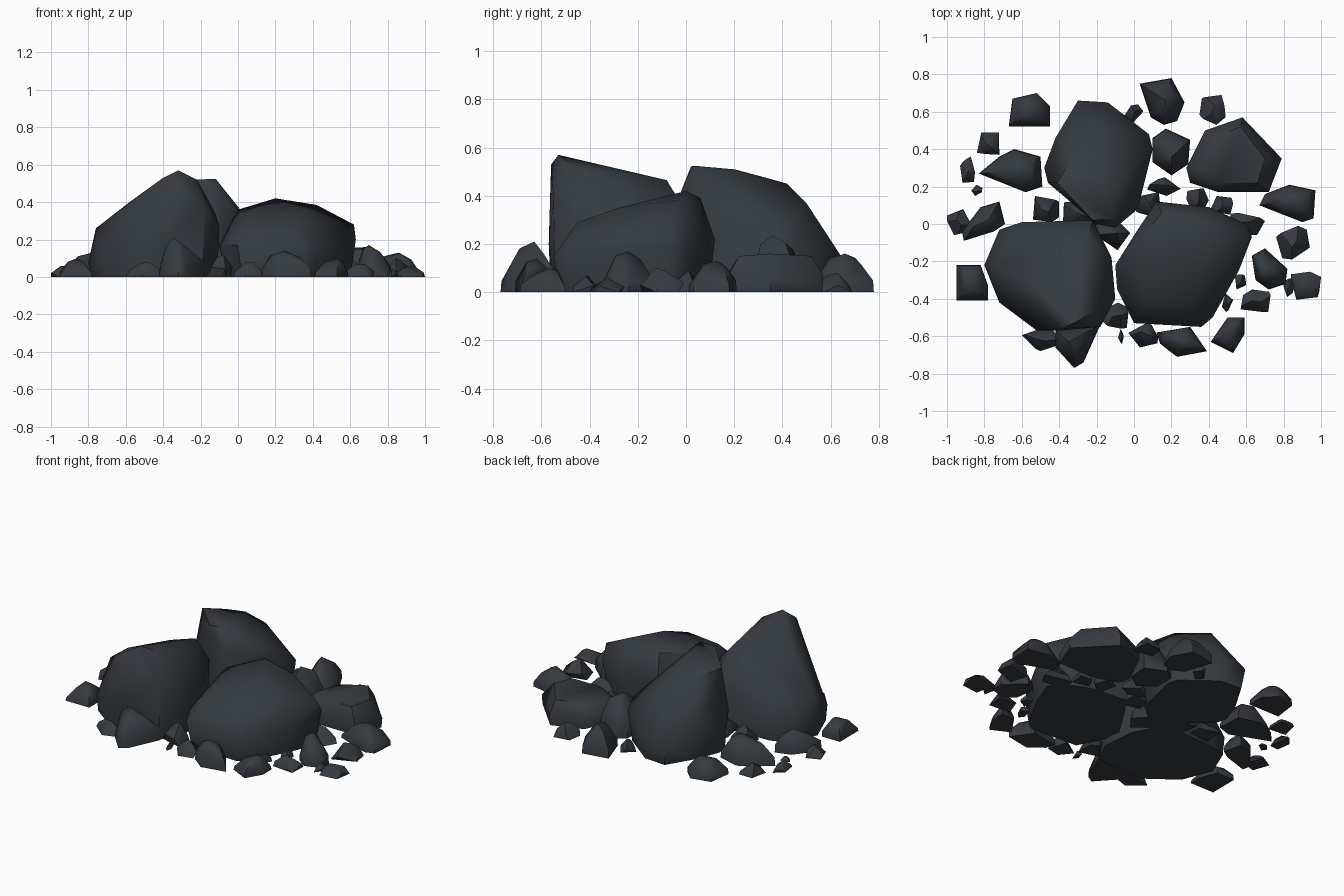
import bpy, bmesh, math, random
random.seed(11)

slate = bpy.data.materials.new("dark slate")
slate.diffuse_color = (0.035, 0.043, 0.051, 1)


def hull(name, pts, angle):
    """Convex stone around a few points, sitting on the ground."""
    bm = bmesh.new()
    for p in pts:
        bm.verts.new((p[0], p[1], max(p[2], 0)))
    r = bmesh.ops.convex_hull(bm, input=bm.verts[:])
    junk = {e for e in r["geom_interior"] + r["geom_unused"] if isinstance(e, bmesh.types.BMVert)}
    bmesh.ops.delete(bm, geom=list(junk), context='VERTS')
    bmesh.ops.recalc_face_normals(bm, faces=bm.faces[:])
    me = bpy.data.meshes.new(name)
    bm.to_mesh(me)
    bm.free()
    me.materials.append(slate)
    ob = bpy.data.objects.new(name, me)
    bpy.context.collection.objects.link(ob)
    bpy.ops.object.select_all(action='DESELECT')
    ob.select_set(True)
    bpy.context.view_layer.objects.active = ob
    bpy.ops.object.shade_smooth_by_angle(angle=math.radians(angle))


def boulder(name, rim, crown, foot=0.92):
    """Large rock: widest rim, crown points and a shrunken foot."""
    cx = sum(p[0] for p in rim) / len(rim)
    cy = sum(p[1] for p in rim) / len(rim)
    base = [(cx + (x - cx) * foot, cy + (y - cy) * foot, 0) for x, y, z in rim]
    hull(name, rim + crown + base, 48)


def crag(name, outline, peak):
    """Medium stone: ground outline rising in two steps to a peak."""
    px, py, h = peak
    pts = [peak]
    for x, y in outline:
        k = random.uniform(0.45, 0.6)
        pts += [(x, y, 0), (px + (x - px) * 0.97, py + (y - py) * 0.97, h * random.uniform(0.15, 0.4)),
                (px + (x - px) * k, py + (y - py) * k, h * random.uniform(0.7, 0.9))]
    hull(name, pts, 50)


def chip(name, x, y, rx, ry, h):
    """Sharp splinter fitted into a given box."""
    turn = random.uniform(0, 6.28)
    pts = []
    for scale, z, n in ((1.0, 0, 4), (0.85, 0.4, 4), (0.25, 1, 2)):
        for i in range(n):
            a = turn + (i + random.uniform(-0.3, 0.3)) * 2 * math.pi / n
            pts.append((scale * math.cos(a), scale * math.sin(a), z * random.uniform(0.75, 1)))
    lo = [min(p[i] for p in pts) for i in range(3)]
    hi = [max(p[i] for p in pts) for i in range(3)]
    f = [[(p[i] - lo[i]) / (hi[i] - lo[i]) for i in range(3)] for p in pts]
    hull(name, [(x + (u * 2 - 1) * rx, y + (v * 2 - 1) * ry, w * h) for u, v, w in f], 50)


# four large boulders
boulder("left_boulder",
        [(-.80, -.22, .08), (-.72, -.03, .12), (-.6, .01, .2), (-.22, .02, .3), (-.12, -.18, .34),
         (-.10, -.40, .27), (-.18, -.55, .38), (-.52, -.57, .2), (-.72, -.42, .1)],
        [(-.76, -.22, .26), (-.4, -.56, .53), (-.32, -.53, .57), (-.22, -.47, .52), (-.4, -.57, .2),
         (-.25, -.08, .465), (-.4, -.12, .43), (-.58, -.3, .4)], 0.97)
boulder("right_boulder",
        [(.12, .12, .22), (.4, .09, .22), (.60, .0, .2), (.63, -.07, .2), (.56, -.25, .18), (.42, -.5, .17),
         (.36, -.55, .15), (.0, -.53, .17), (-.09, -.35, .17), (-.10, -.22, .17), (.02, -.03, .22)],
        [(.0, -.12, .36), (.2, .0, .42), (.42, -.02, .385), (.15, .06, .39), (.62, -.07, .28),
         (.35, -.28, .35), (.05, -.4, .3), (.3, -.45, .29)])
boulder("back_boulder",
        [(-.48, .3, .15), (-.42, .46, .2), (-.3, .66, .12), (-.14, .65, .14), (.08, .48, .2), (.10, .40, .25),
         (.02, .08, .33), (-.1, -.02, .42), (-.2, .0, .45), (-.46, .22, .25)],
        [(-.22, .02, .52), (-.12, .03, .525), (-.14, .2, .51), (-.41, .22, .505), (-.33, .35, .47),
         (-.24, .42, .45), (-.15, .5, .37), (-.2, .6, .21)])
boulder("low_boulder",
        [(.28, .30, .07), (.38, .5, .07), (.58, .57, .07), (.79, .35, .06), (.72, .17, .06), (.45, .17, .07), (.3, .22, .07)],
        [(.36, .3, .14), (.42, .46, .14), (.57, .52, .15), (.7, .35, .16), (.66, .22, .15), (.45, .22, .15)], 0.98)

# medium stones around the boulders
crag("rear_left_stone", [(-.67, .52), (-.45, .52), (-.45, .63), (-.52, .7), (-.65, .67)], (-.56, .62, .12))
crag("rear_stone", [(.03, .75), (.2, .78), (.27, .65), (.23, .55), (.16, .53), (.09, .57)], (.17, .66, .16))
crag("wedge_stone", [(.17, .51), (.3, .45), (.29, .32), (.2, .26), (.1, .33), (.1, .46)], (.2, .36, .235))
crag("right_stone", [(.83, .21), (.97, .18), (.96, .03), (.9, .01), (.67, .1), (.7, .16)], (.86, .13, .13))
crag("right_front_stone", [(.7, -.13), (.82, -.24), (.81, -.32), (.72, -.35), (.65, -.3), (.63, -.17)], (.7, -.24, .17))
crag("corner_stone", [(.5, -.5), (.59, -.5), (.59, -.59), (.53, -.69), (.41, -.63)], (.53, -.57, .1))
crag("front_stone", [(.12, -.58), (.3, -.55), (.39, -.68), (.23, -.71), (.14, -.64)], (.25, -.62, .14))
crag("front_left_stone", [(-.42, -.57), (-.18, -.54), (-.27, -.74), (-.32, -.77), (-.42, -.66)], (-.35, -.63, .21))
crag("left_front_stone", [(-.95, -.22), (-.82, -.22), (-.78, -.33), (-.78, -.41), (-.95, -.41)], (-.86, -.31, .1))
crag("left_stone", [(-.72, .12), (-.69, .0), (-.75, -.04), (-.91, -.09), (-.92, -.04), (-.82, .09)], (-.78, .02, .13))
crag("left_rear_stone", [(-.64, .4), (-.5, .36), (-.49, .2), (-.58, .17), (-.83, .27), (-.72, .36)], (-.62, .28, .15))

# sharp chips on the outside and in the gaps
chips = [(.42, .61, .07, .08, .08), (.0, .59, .05, .05, .08), (.16, .2, .09, .05, .08), (.34, .12, .06, .07, .1),
         (.85, -.1, .09, .09, .1), (.92, -.33, .08, .075, .06), (.65, -.41, .08, .06, .07),
         (.05, -.59, .08, .07, .08), (-.07, -.6, .015, .04, .04), (-.5, -.62, .1, .06, .08),
         (-.935, .01, .065, .07, .06), (-.78, .43, .06, .06, .06), (-.89, .29, .04, .07, .05),
         (-.84, .18, .03, .03, .03), (.5, -.42, .03, .05, .05), (.57, -.31, .03, .04, .05),
         (.83, -.34, .03, .05, .04), (.47, .1, .06, .05, .07), (-.1, -.49, .07, .07, .12), (-.12, -.04, .1, .1, .15),
         (.6, .0, .1, .06, .09), (-.47, .08, .07, .07, .09), (-.28, .04, .1, .08, .1), (.08, .1, .07, .07, .12)]
for i, c in enumerate(chips):
    chip(f"chip_{i + 1}", *c)
